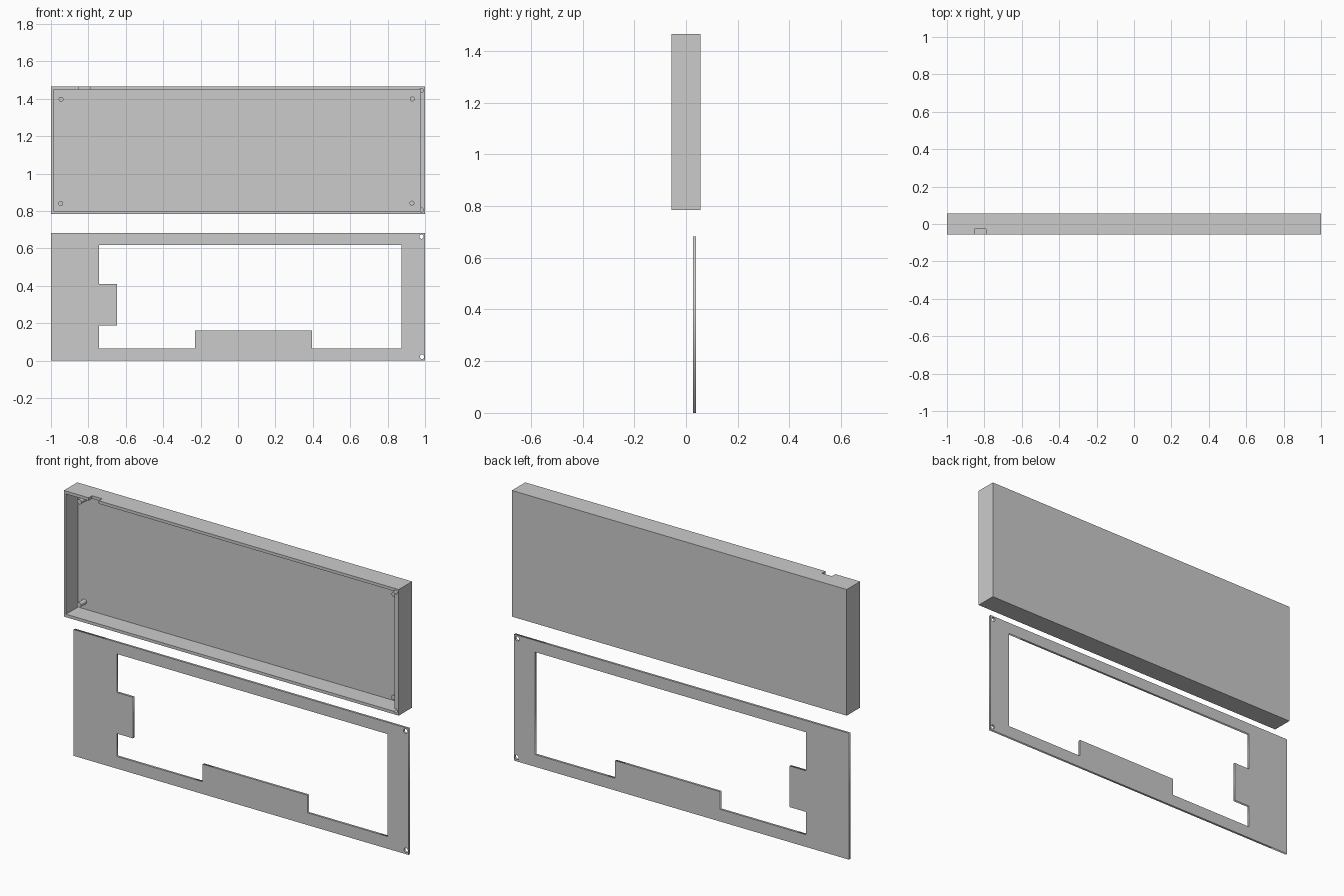
import bpy, math

if "Cube" in bpy.data.objects:
    bpy.data.objects.remove(bpy.data.objects["Cube"])

HALF_Y = 0.057
BOX_Z0, BOX_Z1 = 0.784, 1.465


def block(name, lo, hi):
    c = [(a + b) / 2 for a, b in zip(lo, hi)]
    bpy.ops.mesh.primitive_cube_add(size=1, location=c)
    ob = bpy.context.object
    ob.name = name
    ob.scale = [b - a for a, b in zip(lo, hi)]
    bpy.ops.object.transform_apply(location=True, rotation=True, scale=True)
    return ob


def rod(name, x, z, r, y0, y1, sides=32):
    bpy.ops.mesh.primitive_cylinder_add(
        vertices=sides, radius=r, depth=y1 - y0,
        location=(x, (y0 + y1) / 2, z), rotation=(math.pi / 2, 0, 0))
    ob = bpy.context.object
    ob.name = name
    bpy.ops.object.transform_apply(location=True, rotation=True, scale=True)
    return ob


def cut(target, cutter):
    mod = target.modifiers.new("cut", 'BOOLEAN')
    mod.operation = 'DIFFERENCE'
    mod.solver = 'EXACT'
    mod.object = cutter
    bpy.context.view_layer.objects.active = target
    bpy.ops.object.modifier_apply(modifier=mod.name)
    bpy.data.objects.remove(cutter, do_unlink=True)


def plate(name, loops, y0, y1):
    """Extruded x-z outline; inner loops become openings."""
    cu = bpy.data.curves.new(name, 'CURVE')
    cu.dimensions = '2D'
    cu.fill_mode = 'BOTH'
    cu.extrude = (y1 - y0) / 2
    for pts in loops:
        s = cu.splines.new('POLY')
        s.points.add(len(pts) - 1)
        for p, (x, z) in zip(s.points, pts):
            p.co = (x, z, 0, 1)
        s.use_cyclic_u = True
    ob = bpy.data.objects.new(name, cu)
    bpy.context.collection.objects.link(ob)
    ob.rotation_euler = (math.pi / 2, 0, 0)
    ob.location.y = (y0 + y1) / 2
    bpy.ops.object.select_all(action='DESELECT')
    ob.select_set(True)
    bpy.context.view_layer.objects.active = ob
    bpy.ops.object.convert(target='MESH')
    bpy.ops.object.transform_apply(location=True, rotation=True, scale=True)
    return bpy.context.object


# Open-fronted case with a thicker right wall
case = block("case", (-1, -HALF_Y, BOX_Z0), (1, HALF_Y, BOX_Z1))
cut(case, block("cavity", (-0.987, -0.1, BOX_Z0 + 0.016),
                (0.975, HALF_Y - 0.012, BOX_Z1 - 0.016)))

# Cable notch in the top wall
cut(case, block("notch", (-0.852, -0.1, BOX_Z1 - 0.03), (-0.792, -0.028, BOX_Z1 + 0.05)))

# Screw holes in the right wall
for x, z in ((0.981, 0.021), (0.980, 0.661)):
    cut(case, rod("screw_hole", x, BOX_Z0 + z, 0.011, -0.1, -0.01))

# Mounting pegs on the case floor
for x, z in ((-0.946, 1.397), (0.932, 1.399), (-0.948, 0.840), (0.930, 0.842)):
    peg = rod("mounting_peg", x, z, 0.013, -0.003, HALF_Y - 0.008)
    bpy.ops.object.shade_smooth_by_angle()

# Cover plate with window opening and two screw holes
outer = [(-1, 0), (1, 0), (1, 0.682), (-1, 0.682)]
window = [(-0.743, 0.066), (-0.23, 0.066), (-0.23, 0.161), (0.396, 0.161),
          (0.396, 0.066), (0.875, 0.066), (0.875, 0.619), (-0.743, 0.619),
          (-0.743, 0.411), (-0.647, 0.411), (-0.647, 0.189), (-0.743, 0.189)]
circle = lambda cx, cz, r, n=24: [(cx + r * math.cos(2 * math.pi * i / n),
                                   cz + r * math.sin(2 * math.pi * i / n)) for i in range(n)]
plate("cover_plate", [outer, window, circle(0.984, 0.021, 0.012),
                      circle(0.981, 0.663, 0.012)], 0.027, 0.039)
